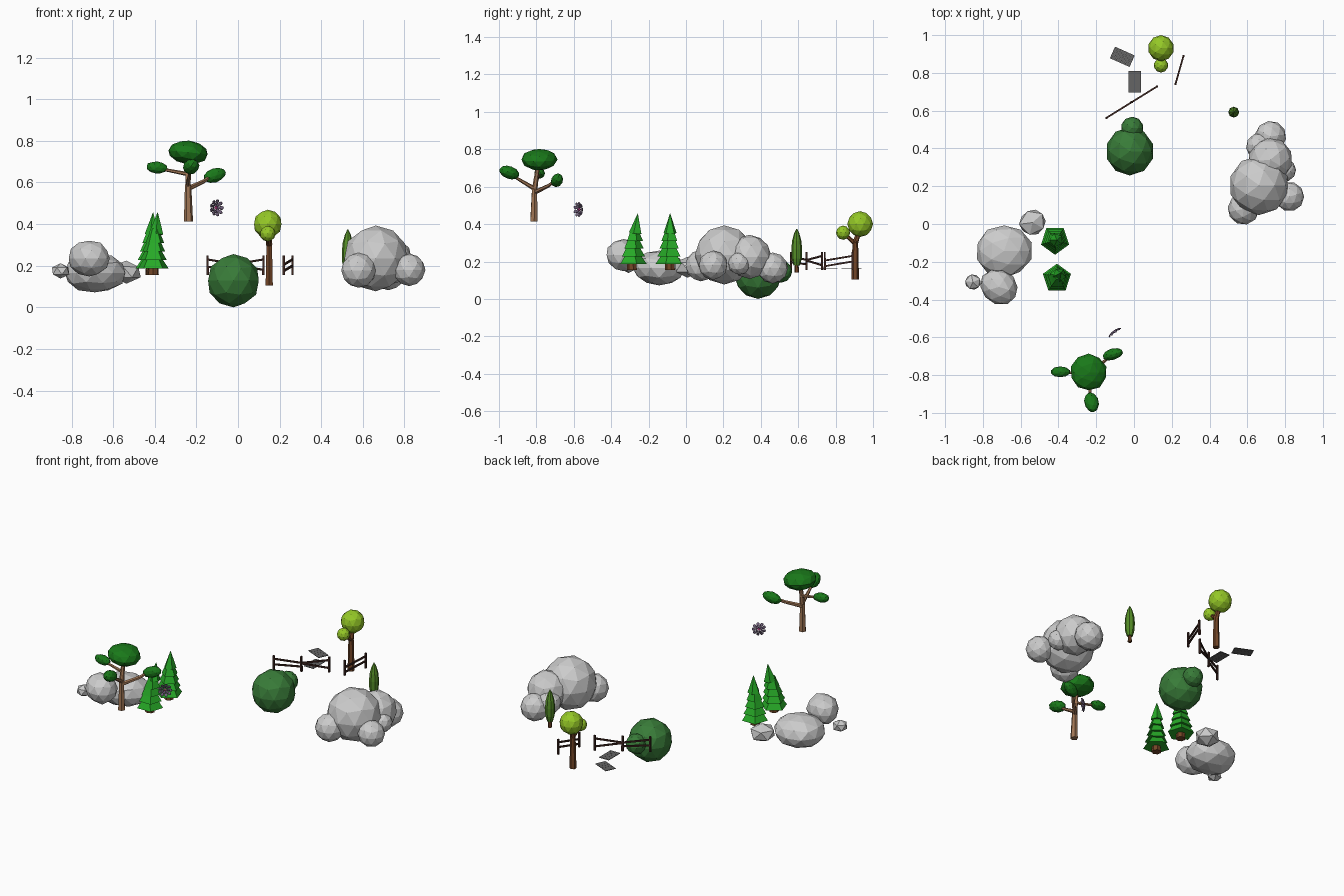
import bpy, bmesh, random
from math import pi, cos, sin, atan2
from mathutils import Matrix, Vector, Euler

if "Cube" in bpy.data.objects:
    bpy.data.objects.remove(bpy.data.objects["Cube"])

random.seed(4)


def mat(name, r, g, b):
    m = bpy.data.materials.new(name)
    m.diffuse_color = (r, g, b, 1)
    m.use_nodes = True
    m.node_tree.nodes["Principled BSDF"].inputs["Base Color"].default_value = m.diffuse_color
    return m


DARK = mat("dark_leaf", 0.01, 0.19, 0.01)
PINE = mat("pine_leaf", 0.02, 0.40, 0.02)
BUSH = mat("bush_leaf", 0.04, 0.20, 0.04)
LIME = mat("lime_leaf", 0.30, 0.58, 0.02)
CYPR = mat("cypress_leaf", 0.09, 0.27, 0.02)
TAN = mat("tan_bark", 0.35, 0.18, 0.09)
RED = mat("red_bark", 0.17, 0.06, 0.02)
WOOD = mat("dark_wood", 0.05, 0.02, 0.015)
SLAB = mat("slab_grey", 0.13, 0.13, 0.13)
PETAL = mat("petal", 0.18, 0.13, 0.22)
PINK = mat("pink", 0.55, 0.06, 0.28)


def finish(name, bm, material=None):
    me = bpy.data.meshes.new(name)
    bmesh.ops.recalc_face_normals(bm, faces=bm.faces[:])
    bm.to_mesh(me)
    bm.free()
    ob = bpy.data.objects.new(name, me)
    if material:
        me.materials.append(material)
    bpy.context.collection.objects.link(ob)
    return ob


def blob(name, c, r, material=None, sub=2, rot=(0, 0, 0), jitter=0.0):
    r = Vector((r, r, r)) if isinstance(r, float) else Vector(r)
    bm = bmesh.new()
    bmesh.ops.create_icosphere(bm, subdivisions=sub, radius=1)
    for v in bm.verts:
        v.co *= 1 + random.uniform(-jitter, jitter)
    bm.transform(Matrix.LocRotScale(Vector(c), Euler(rot), r))
    return finish(name, bm, material)


def tube(bm, a, b, r1, r2, n=6, turn=0):
    a, b = Vector(a), Vector(b)
    d = b - a
    m = (Matrix.Translation((a + b) / 2) @ d.to_track_quat('Z', 'Y').to_matrix().to_4x4()
         @ Matrix.Rotation(turn, 4, 'Z'))
    bmesh.ops.create_cone(bm, cap_ends=True, segments=n, radius1=r1, radius2=r2,
                          depth=d.length, matrix=m)


def limbs(name, segs, material, n=6):
    bm = bmesh.new()
    for a, b, r1, r2 in segs:
        tube(bm, a, b, r1, r2, n)
    return finish(name, bm, material)


# left boulders
for i, (c, r, s) in enumerate([
        ((-.688, -.143, .165), (.150, .140, .095), 2),
        ((-.715, -.333, .235), (.090, .106, .086), 2),
        ((-.537, .008, .170), (.074, .078, .057), 1),
        ((-.853, -.308, .175), (.048, .045, .038), 1)]):
    blob(f"left_rock_{i}", c, r, sub=s, rot=(0, 0, i), jitter=0.04)

# right boulder cluster
for i, (c, r) in enumerate([
        ((.662, .205, .235), .158), ((.722, .340, .225), .118),
        ((.723, .463, .165), .083), ((.580, .080, .178), .084),
        ((.823, .145, .180), .078), ((.797, .285, .190), .061),
        ((.665, .410, .190), .072)]):
    blob(f"right_rock_{i}", c, r, rot=(0, 0, i * .7))

# round bush
blob("bush", (-.022, .385, .128), .128, BUSH)
blob("bush_bud", (-.010, .508, .147), .060, BUSH)

# flat-topped tree
limbs("flat_tree_trunk", [
    ((-.238, -.813, .413), (-.240, -.810, .590), .022, .015),
    ((-.240, -.810, .580), (-.240, -.790, .720), .015, .010),
    ((-.240, -.808, .570), (-.165, -.735, .605), .013, .010),
    ((-.165, -.735, .605), (-.130, -.700, .632), .010, .007),
    ((-.240, -.797, .640), (-.370, -.785, .665), .010, .007),
    ((-.240, -.812, .590), (-.230, -.920, .655), .012, .007)], TAN)
for name, c, r, rot in [
        ("top", (-.240, -.785, .745), (.097, .097, .058), (0, .1, 0)),
        ("left", (-.390, -.783, .672), (.052, .029, .029), (0, .1, 0)),
        ("right", (-.113, -.690, .634), (.058, .030, .034), (0, -.3, .3)),
        ("front", (-.225, -.944, .676), (.038, .056, .034), (-.35, 0, .2))]:
    blob("flat_tree_canopy_" + name, c, r, DARK, rot=rot, jitter=0.03)


# conifers: stacked five-sided tiers
def pine(name, x, y, lean, turn):
    bm = bmesh.new()
    tiers = 5
    for i in range(tiers):
        t = i / tiers
        z0, z1 = .187 + .205 * t, .187 + .205 * t + (.068 if i < tiers - 1 else .105)
        ox, oy = lean[0] * t * t, lean[1] * t * t
        tip = lean if i == tiers - 1 else (ox, oy)
        r = .078 * (1 - .66 * t)
        tube(bm, (x + ox, y + oy, z0), (x + tip[0], y + tip[1], z1), r,
             r * .4 if i < tiers - 1 else .001, 5, turn)
    finish(name + "_leaves", bm, PINE)
    limbs(name + "_trunk", [((x, y, .155), (x, y, .20), .028, .025)], RED, 7)


pine("back_pine", -.418, -.085, (.01, .0), 0)
pine("front_pine", -.408, -.288, (.022, .03), pi)

# round-topped lime tree
limbs("lime_tree_trunk", [
    ((.150, .905, .105), (.150, .905, .310), .020, .015),
    ((.150, .905, .300), (.145, .925, .360), .016, .012),
    ((.150, .905, .295), (.145, .850, .345), .012, .009)], RED)
blob("lime_tree_crown", (.143, .931, .400), .069, LIME)
blob("lime_tree_bud", (.143, .840, .354), .038, LIME)

# narrow cypress: stacked rings
prof = [(.017, .178), (.027, .215), (.029, .265), (.025, .310), (.014, .350), (.002, .375)]
bm = bmesh.new()
for (ra, za), (rb, zb) in zip(prof, prof[1:]):
    tube(bm, (.528, .592, za), (.528, .592, zb), ra, rb, 8)
finish("cypress_leaves", bm, CYPR)
limbs("cypress_trunk", [((.528, .592, .14), (.528, .592, .19), .012, .010)], RED)


# fences: square posts with two tilted rails
def fence(name, pts, rails):
    bm = bmesh.new()
    for x, y in pts:
        tube(bm, (x, y, .155), (x, y, .250), .008, .007, 4, pi / 4)
    for (a, b), pair in zip(zip(pts, pts[1:]), rails):
        for z0, z1 in pair:
            tube(bm, (*a, z0), (*b, z1), .0065, .0065, 4, pi / 4)
    finish(name, bm, WOOD)


fence("long_fence", [(-.146, .562), (-.012, .645), (.122, .728)],
      [[(.230, .208), (.195, .185)], [(.208, .230), (.205, .180)]])
fence("short_fence", [(.220, .742), (.262, .890)], [[(.205, .230), (.175, .200)]])


# ground grates made of slats
def grate(name, c, ang):
    bm = bmesh.new()
    for i in range(6):
        m = (Matrix.Translation((*c, .165)) @ Matrix.Rotation(ang, 4, 'Z')
             @ Matrix.Translation((0, (i - 2.5) * .0112, 0)) @ Matrix.Diagonal((.114, .0108, .003, 1)))
        bmesh.ops.create_cube(bm, size=1, matrix=m)
    finish(name, bm, SLAB)


grate("grate_a", (-.062, .885), -.42)
grate("grate_b", (.003, .752), pi / 2)

# flower: cupped petals facing front right
face = Matrix.Translation((-.108, -.568, .478)) @ Vector((.6, -.8, .0)).to_track_quat('Z', 'Y').to_matrix().to_4x4()
for name, n, rad, h, size, m in [("outer_petals", 9, .031, .006, (.013, .011, .004), PETAL),
                                 ("inner_petals", 7, .017, .002, (.010, .009, .004), PETAL),
                                 ("flower_heart", 1, 0, .003, (.010, .010, .006), PINK)]:
    bm = bmesh.new()
    for i in range(n):
        bmesh.ops.create_icosphere(
            bm, subdivisions=1, radius=1,
            matrix=face @ Matrix.Rotation(2 * pi * i / n, 4, 'Z') @ Matrix.Translation((rad, 0, h))
            @ Matrix.Rotation(-.5 if rad else 0, 4, 'Y') @ Matrix.Diagonal((*size, 1)))
    finish(name, bm, m)
